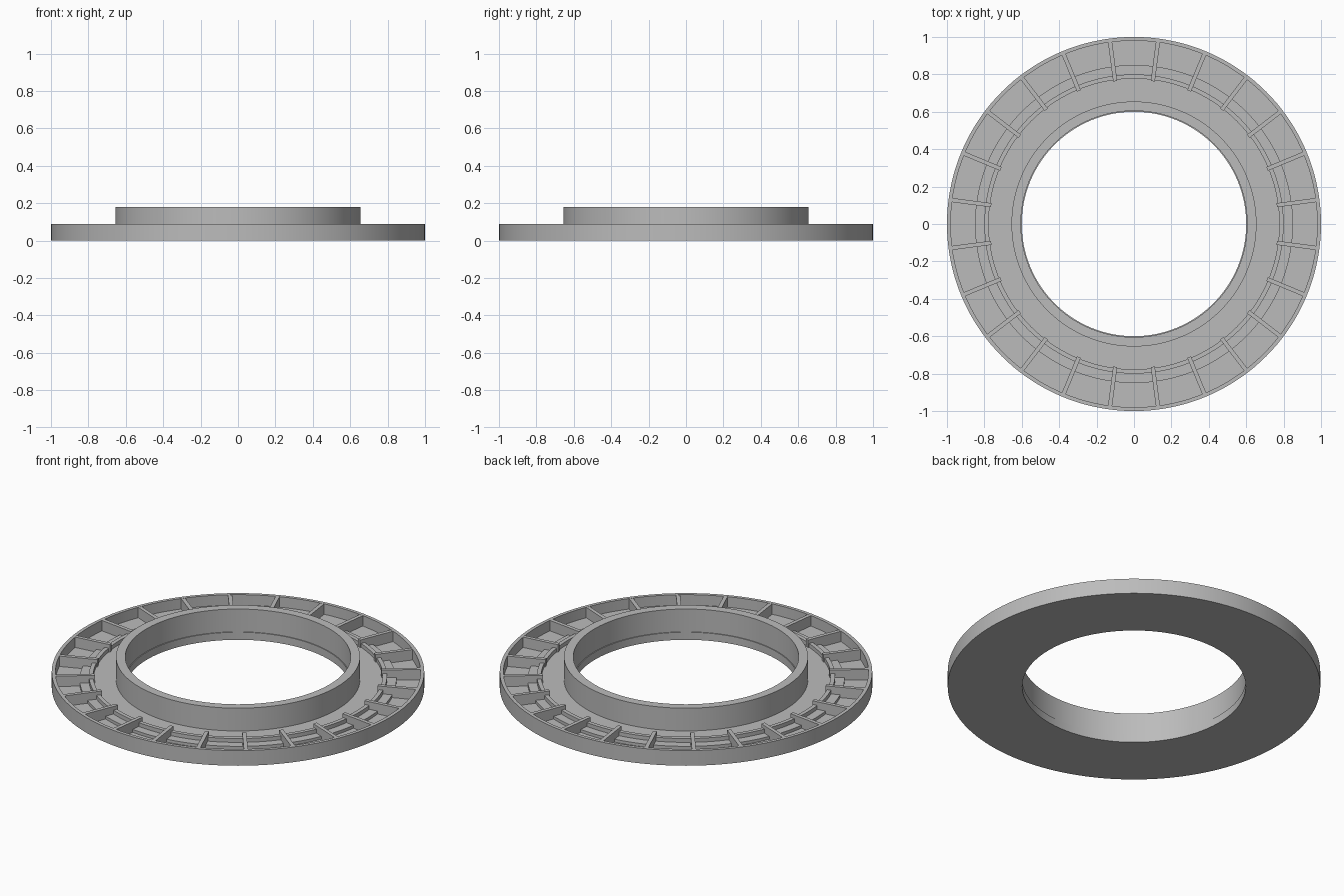
import bpy, bmesh, math
from mathutils import Matrix

cube = bpy.data.objects.get("Cube")
if cube:
    bpy.data.objects.remove(cube, do_unlink=True)

SEGMENTS = 144
RIBS = 24

grey = bpy.data.materials.new("plain grey")
grey.use_nodes = True
colour = (0.5, 0.5, 0.5, 1)
grey.diffuse_color = colour
grey.node_tree.nodes["Principled BSDF"].inputs["Base Color"].default_value = colour


def finish(name, bm):
    bmesh.ops.recalc_face_normals(bm, faces=bm.faces)
    mesh = bpy.data.meshes.new(name)
    bm.to_mesh(mesh)
    bm.free()
    obj = bpy.data.objects.new(name, mesh)
    bpy.context.collection.objects.link(obj)
    mesh.materials.append(grey)
    bpy.ops.object.select_all(action='DESELECT')
    obj.select_set(True)
    bpy.context.view_layer.objects.active = obj
    bpy.ops.object.shade_smooth_by_angle(angle=math.radians(30))
    return obj


def lathe(name, profile):
    """Turn a closed (radius, height) outline around the z axis."""
    bm = bmesh.new()
    rings = []
    for i in range(SEGMENTS):
        a = math.tau * i / SEGMENTS
        rings.append([bm.verts.new((r * math.cos(a), r * math.sin(a), z))
                      for r, z in profile])
    n = len(profile)
    for i in range(SEGMENTS):
        here, after = rings[i], rings[(i + 1) % SEGMENTS]
        for j in range(n):
            k = (j + 1) % n
            bm.faces.new((here[j], after[j], after[k], here[k]))
    return finish(name, bm)


# Base plate with outer rim, stepped channel and low inner curb
lathe("base_plate", [
    (0.60, 0), (1.0, 0), (1.0, 0.09), (0.98, 0.09), (0.98, 0.028),
    (0.85, 0.028), (0.85, 0.045), (0.80, 0.045), (0.80, 0.068),
    (0.777, 0.068), (0.777, 0.045), (0.60, 0.045)])

# Raised collar around the bore
lathe("collar", [(0.605, 0.045), (0.655, 0.045), (0.655, 0.18), (0.605, 0.18)])

# Radial ribs dividing the channel into pockets
bm = bmesh.new()
inner, outer, low, high = 0.77, 0.985, 0.02, 0.0895
for i in range(RIBS):
    turn = Matrix.Rotation(math.tau * (i + 0.5) / RIBS, 4, 'Z')
    place = Matrix.Translation(((inner + outer) / 2, 0, (low + high) / 2))
    size = Matrix.Diagonal((outer - inner, 0.022, high - low, 1))
    bmesh.ops.create_cube(bm, size=1, matrix=turn @ place @ size)
finish("radial_ribs", bm)
